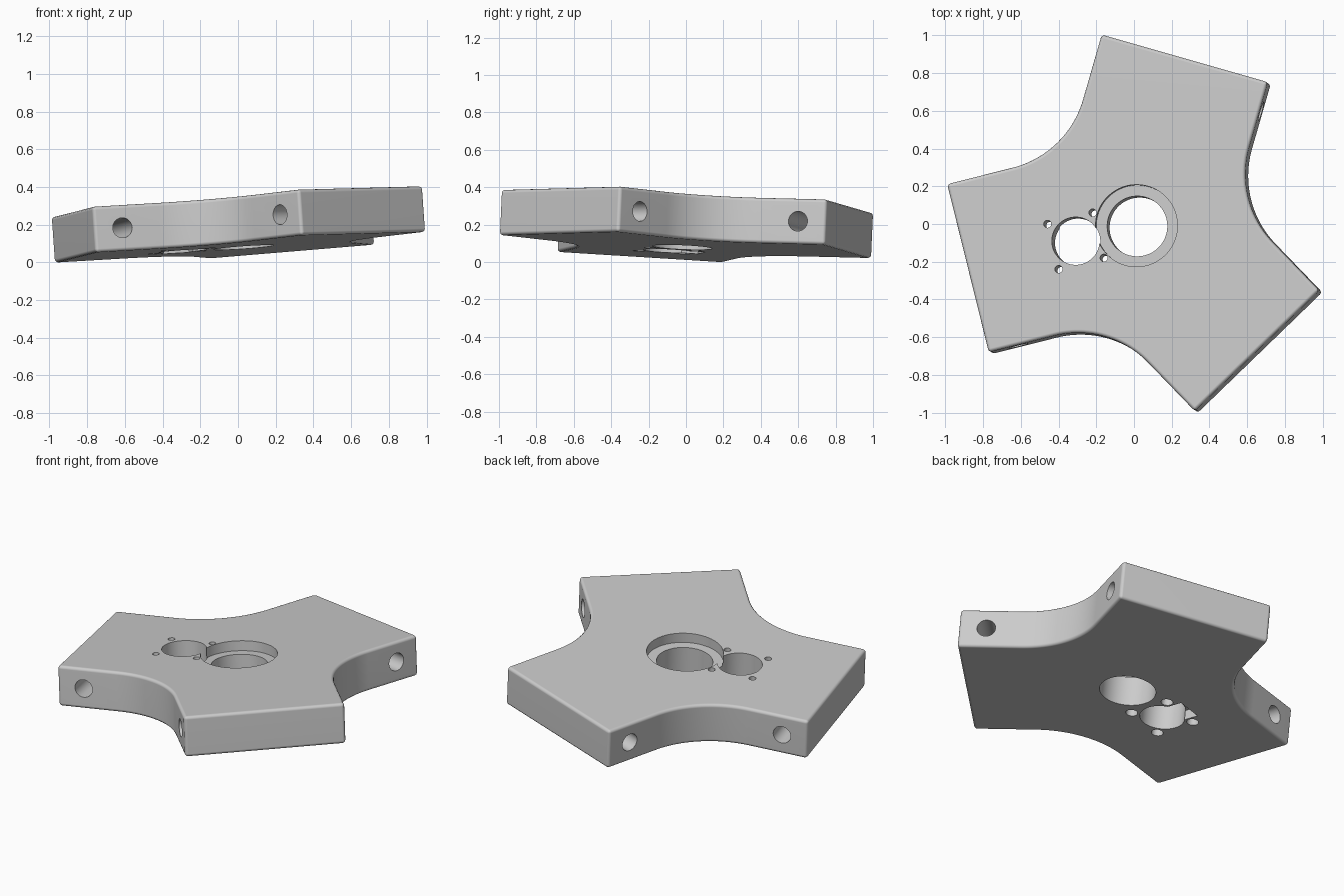
import bpy
import bmesh
from math import cos, sin, tan, pi, radians
from mathutils import Matrix, Vector

if "Cube" in bpy.data.objects:
    bpy.data.objects.remove(bpy.data.objects["Cube"], do_unlink=True)

THICK = 0.243      # plate thickness; local z = 0 is the top face
REACH = 0.924      # hub to arm end
HALF = 0.46        # half arm width
FILLET = 0.52      # radius between arms
MOTOR = 0.333      # offset of the small bore along the first arm

grey = bpy.data.materials.new("plate_grey")
grey.use_nodes = True
colour = (0.6, 0.6, 0.6, 1)
grey.diffuse_color = colour
grey.node_tree.nodes["Principled BSDF"].inputs["Base Color"].default_value = colour


def make_object(name, bm):
    mesh = bpy.data.meshes.new(name)
    bmesh.ops.recalc_face_normals(bm, faces=bm.faces)
    bm.to_mesh(mesh)
    bm.free()
    mesh.materials.append(grey)
    obj = bpy.data.objects.new(name, mesh)
    bpy.context.collection.objects.link(obj)
    return obj


def outline():
    """Three straight arms joined by concave arcs."""
    points = []
    steps = 24
    for k in range(3):
        arm = 2 * pi * k / 3
        spin = Matrix.Rotation(arm, 2)
        points += [spin @ Vector((REACH, -HALF)), spin @ Vector((REACH, HALF))]
        mid = arm + pi / 3
        dist = (HALF + FILLET) / sin(pi / 3)
        centre = Vector((cos(mid), sin(mid))) * dist
        for i in range(steps + 1):
            a = mid + pi + pi / 6 - (pi / 3) * i / steps
            points.append(centre + FILLET * Vector((cos(a), sin(a))))
    return points


# Plate body with rounded outer edges
bm = bmesh.new()
base = bm.faces.new([bm.verts.new((p.x, p.y, -THICK)) for p in outline()])
ext = bmesh.ops.extrude_face_region(bm, geom=[base])
top = [v for v in ext["geom"] if isinstance(v, bmesh.types.BMVert)]
bmesh.ops.translate(bm, verts=top, vec=(0, 0, THICK))
bmesh.ops.recalc_face_normals(bm, faces=bm.faces)
sharp = [e for e in bm.edges if e.calc_face_angle(0) > radians(30)]
bmesh.ops.bevel(bm, geom=sharp, offset=0.018, segments=3, profile=0.5, affect='EDGES')
plate = make_object("three_arm_plate", bm)


def cut(cutter):
    cutter.hide_render = True
    mod = plate.modifiers.new(cutter.name, 'BOOLEAN')
    mod.operation = 'DIFFERENCE'
    mod.solver = 'EXACT'
    mod.object = cutter
    bpy.context.view_layer.objects.active = plate
    bpy.ops.object.modifier_apply(modifier=mod.name)
    bpy.data.objects.remove(cutter, do_unlink=True)


def bore(name, x, y, radius, low, high, sides=64):
    """Vertical round cutter from low to high."""
    bm = bmesh.new()
    place = Matrix.Translation((x, y, (low + high) / 2))
    bmesh.ops.create_cone(bm, cap_ends=True, segments=sides, radius1=radius,
                          radius2=radius, depth=high - low, matrix=place)
    cut(make_object(name, bm))


# Central bore with a stepped seat, and the small bore beside it
under, over = -THICK - 0.1, 0.1
bore("hub_bore", 0, 0, 0.16, under, over)
bore("hub_seat", 0, 0, 0.218, -0.06, over)
bore("small_bore", MOTOR, 0, 0.127, under, over)

# Screw holes with recessed heads underneath
for k in range(4):
    a = pi / 4 + k * pi / 2
    x, y = MOTOR + 0.175 * cos(a), 0.175 * sin(a)
    bore("screw_hole", x, y, 0.02, under, over, 24)
    bore("screw_head_recess", x, y, 0.034, under, -THICK + 0.05, 24)

# Cable pocket in the underside
bm = bmesh.new()
place = Matrix.Translation((MOTOR, -0.095, -THICK)) @ Matrix.Diagonal((0.16, 0.19, 0.12, 1))
bmesh.ops.create_cube(bm, size=1, matrix=place)
cut(make_object("cable_pocket", bm))

# Cross holes through the arm tips
for k in range(3):
    bm = bmesh.new()
    place = (Matrix.Rotation(2 * pi * k / 3, 4, 'Z')
             @ Matrix.Translation((REACH - 0.155, 0, -THICK / 2))
             @ Matrix.Rotation(pi / 2, 4, 'X'))
    bmesh.ops.create_cone(bm, cap_ends=True, segments=32, radius1=0.053,
                          radius2=0.053, depth=HALF * 2 + 0.1, matrix=place)
    cut(make_object("cross_hole", bm))

# Smooth shading with crisp edges
bpy.ops.object.select_all(action='DESELECT')
plate.select_set(True)
bpy.context.view_layer.objects.active = plate
bpy.ops.object.shade_smooth_by_angle(angle=radians(35))
weighted = plate.modifiers.new("weighted_normals", 'WEIGHTED_NORMAL')
weighted.keep_sharp = True

# Lean the plate and rest its lowest corner on the floor
normal = Vector((-0.0705, 0.0448, 1)).normalized()
lean = Vector((0, 0, 1)).rotation_difference(normal).to_matrix().to_4x4()
turn = lean @ Matrix.Rotation(radians(194), 4, 'Z')
lowest = min((turn @ v.co).z for v in plate.data.vertices)
plate.matrix_world = Matrix.Translation((0.013, -0.009, -lowest)) @ turn
